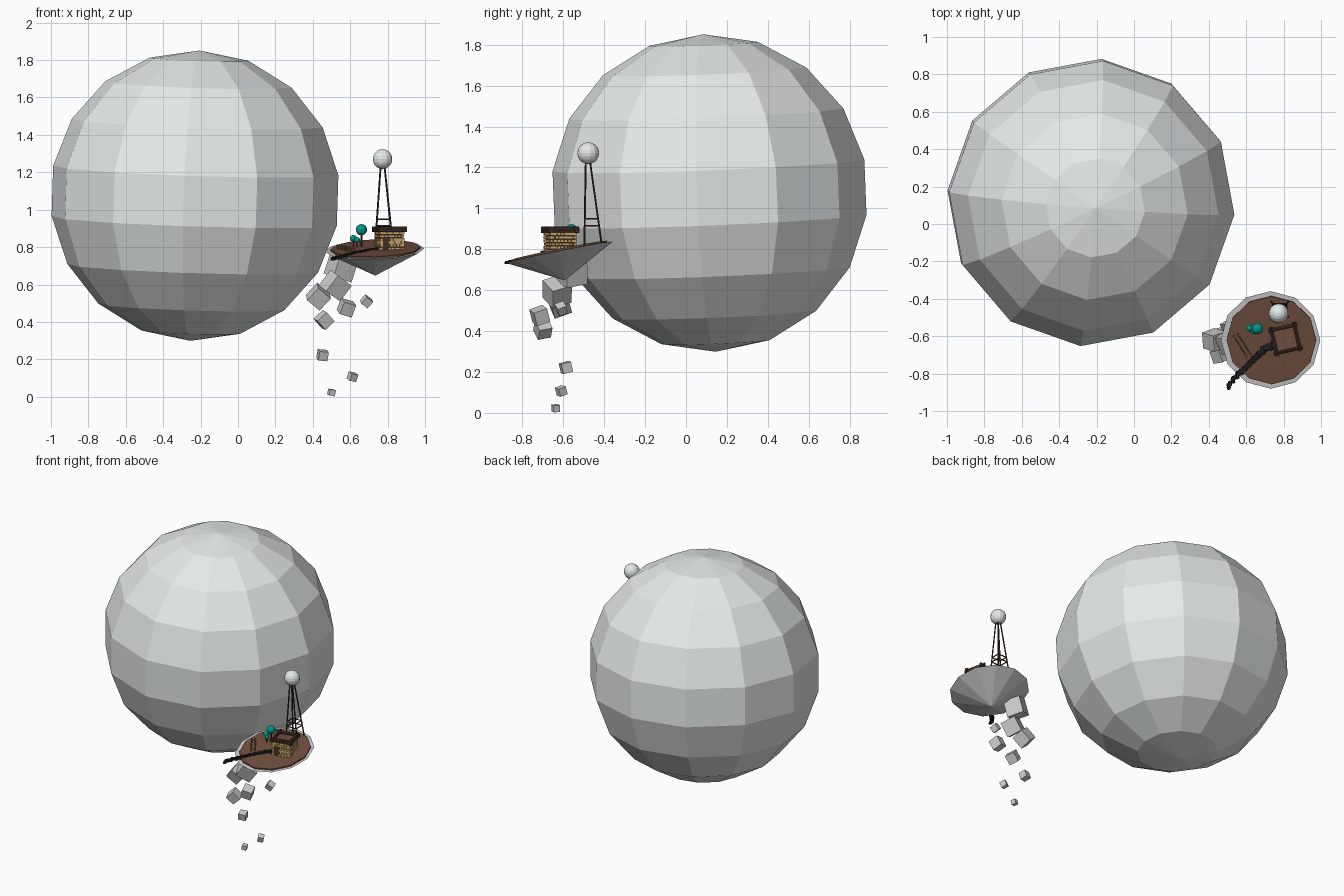
import bpy, bmesh, math, random
from mathutils import Matrix, Vector, Euler

if "Cube" in bpy.data.objects:
    bpy.data.objects.remove(bpy.data.objects["Cube"])

random.seed(4)

def mat(name, r, g, b):
    m = bpy.data.materials.new(name)
    m.diffuse_color = (r, g, b, 1)
    m.use_nodes = True
    m.node_tree.nodes["Principled BSDF"].inputs["Base Color"].default_value = m.diffuse_color
    return m

PALE = mat("pale", 0.78, 0.82, 0.81)
SOIL = mat("soil", 0.16, 0.075, 0.05)
DARK = mat("dark_wood", 0.06, 0.03, 0.02)
TAN = mat("tan_stone", 0.6, 0.38, 0.14)
LOG = mat("log", 0.25, 0.13, 0.05)
TEAL = mat("teal", 0.0, 0.3, 0.25)
BLACK = mat("black", 0.012, 0.012, 0.012)

def finish(name, bm, material=None):
    me = bpy.data.meshes.new(name)
    bm.to_mesh(me)
    bm.free()
    ob = bpy.data.objects.new(name, me)
    bpy.context.collection.objects.link(ob)
    if material:
        me.materials.append(material)
    return ob

def box(bm, c, size, rot=Matrix()):
    bmesh.ops.create_cube(bm, size=1, matrix=Matrix.Translation(c) @ rot @ Matrix.Diagonal((*size, 1)))

def rod(bm, a, b, r, sides=6):
    a, b = Vector(a), Vector(b)
    d = b - a
    m = Matrix.Translation((a + b) / 2) @ d.to_track_quat('Z', 'Y').to_matrix().to_4x4()
    bmesh.ops.create_cone(bm, segments=sides, radius1=r, radius2=r, depth=d.length, cap_ends=True, matrix=m)

def ball(bm, c, r, u=12, v=9, rot=Matrix()):
    bmesh.ops.create_uvsphere(bm, u_segments=u, v_segments=v, radius=r, matrix=Matrix.Translation(c) @ rot)

def ground(x, y):
    return 0.785 + 0.03 * (x - 0.73) + 0.2 * (y + 0.62)

# Large faceted planet, slightly tilted
bm = bmesh.new()
tilt = Vector((0.032, -0.04, 1)).to_track_quat('Z', 'Y').to_matrix().to_4x4()
yaw = Vector((0, 0, 1)).rotation_difference(Vector((0.032, -0.04, 1))).to_matrix().to_4x4()
ball(bm, (-0.23, 0.115, 1.075), 0.777, rot=yaw @ Matrix.Rotation(math.radians(-4.5), 4, 'Z'))
finish("planet", bm, PALE)

# Floating island: inverted cone with a soil disc on top
frame = Matrix.Translation((0.73, -0.62, 0.785)) @ \
    Vector((0, 0, 1)).rotation_difference(Vector((-0.03, -0.2, 1))).to_matrix().to_4x4()
bm = bmesh.new()
bmesh.ops.create_cone(bm, segments=12, radius1=0, radius2=0.266, depth=0.14, cap_ends=True,
                      matrix=frame @ Matrix.Translation((0, 0, -0.07)))
finish("island_rock", bm)
bm = bmesh.new()
bmesh.ops.create_cone(bm, segments=12, radius1=0.24, radius2=0.24, depth=0.016, cap_ends=True,
                      matrix=frame @ Matrix.Translation((0.005, 0, 0.002)))
finish("island_soil", bm, SOIL)

# Trail of tumbling rocks below the island: x, y, z, edge
rocks = [(0.55, -0.56, 0.69, 0.115), (0.52, -0.63, 0.594, 0.105), (0.43, -0.62, 0.535, 0.09),
         (0.46, -0.70, 0.41, 0.068), (0.58, -0.715, 0.476, 0.07), (0.687, -0.61, 0.51, 0.046),
         (0.452, -0.587, 0.222, 0.05), (0.612, -0.61, 0.107, 0.04), (0.50, -0.637, 0.023, 0.033)]
turns = [(10, 15, 30), (20, 32, 35), (25, 38, 20), (15, 45, 30), (20, 15, 20), (25, 35, 25),
         (15, 5, 15), (20, 10, 30), (8, 12, 20)]
for i, ((x, y, z, s), t) in enumerate(zip(rocks, turns)):
    bm = bmesh.new()
    box(bm, (x, y, z), (s, s, s), Euler([math.radians(a) for a in t]).to_matrix().to_4x4())
    finish(f"falling_rock_{i + 1}", bm)

# House: dark core, courses of stone, log roof frame
H = Matrix.Translation((0.81, -0.615, 0)) @ Matrix.Rotation(math.radians(13), 4, 'Z')
bm = bmesh.new()
box(bm, (0, 0, 0.823), (0.118, 0.118, 0.115))
bm.transform(H)
finish("house_core", bm, DARK)

bm = bmesh.new()
for side in range(4):
    R = Matrix.Rotation(side * math.pi / 2, 4, 'Z')
    for row in range(7):
        for col in range(7):
            x = -0.054 + col * 0.018 + (0.004 if row % 2 else -0.004)
            z = 0.775 + row * 0.0165
            if side == 0 and abs(x + 0.035) < 0.02 and row < 5:
                continue  # doorway
            w = 0.016 + random.uniform(-0.002, 0.002)
            box(bm, R @ Vector((x, -0.06, z)), (w, w, 0.0145), R)
bm.transform(H)
finish("house_stones", bm, TAN)

bm = bmesh.new()
box(bm, (0, 0, 0.884), (0.125, 0.125, 0.01))
bm.transform(H)
finish("roof_deck", bm, SOIL)

bm = bmesh.new()
for side in range(4):
    R = Matrix.Rotation(side * math.pi / 2, 4, 'Z')
    for off, z in ((0.066, 0.889), (0.06, 0.902)):
        rod(bm, R @ Vector((-0.08, -off, z)), R @ Vector((0.08, -off, z)), 0.009)
bm.transform(H)
finish("roof_beams", bm, DARK)

# Lookout tower: four leaning legs, two rings of braces
base, top = Vector((0.78, -0.455, 0)), Vector((0.773, -0.48, 1.235))
legs = []
for sx, sy in ((-1, -1), (1, -1), (1, 1), (-1, 1)):
    x, y = base.x + sx * 0.046, base.y + sy * 0.042
    legs.append((Vector((x, y, ground(x, y))), top + Vector((sx * 0.01, sy * 0.01, 0))))
bm = bmesh.new()
for i, (a, b) in enumerate(legs):
    rod(bm, a, b, 0.0048)
    c, d = legs[(i + 1) % 4]
    for z in (0.915, 0.95):
        rod(bm, a.lerp(b, (z - a.z) / (b.z - a.z)), c.lerp(d, (z - c.z) / (d.z - c.z)), 0.004)
finish("tower_frame", bm, DARK)
bm = bmesh.new()
ball(bm, (0.773, -0.478, 1.27), 0.053, 14, 10)
finish("tower_globe", bm, PALE)

# Round trees on thin trunks
crowns, trunks = bmesh.new(), bmesh.new()
for x, y, z, r in ((0.66, -0.56, 0.893, 0.03), (0.617, -0.557, 0.847, 0.018), (0.637, -0.575, 0.838, 0.015)):
    ball(crowns, (x, y, z), r, 16, 10)
    rod(trunks, (x, y, ground(x, y)), (x, y, z), r * 0.17)
finish("tree_crowns", crowns, TEAL)
finish("tree_trunks", trunks, DARK)

# Low log fence
bm = bmesh.new()
for dx in (-0.01, 0.012):
    a, b = Vector((0.54 + dx, -0.592 + dx / 2, 0)), Vector((0.612 + dx, -0.705 + dx / 2, 0))
    for h in (0.012, 0.024):
        p, q = [Vector((v.x, v.y, ground(v.x, v.y) + h)) for v in (a, b)]
        rod(bm, p, q, 0.004)
    for t in (0.08, 0.5, 0.92):
        p = a.lerp(b, t)
        g = ground(p.x, p.y)
        rod(bm, (p.x, p.y, g), (p.x, p.y, g + 0.03), 0.005)
finish("fence", bm, LOG)

# Winding dark path running past the island edge
pts = [Vector(p) for p in ((0.502, -0.872), (0.56, -0.80), (0.62, -0.745), (0.675, -0.685), (0.75, -0.64))]
bm = bmesh.new()
for i in range(41):
    t = i / 40 * 4
    k = min(int(t), 3)
    p = pts[k].lerp(pts[k + 1], t - k)
    x, y = p.x + random.uniform(-0.006, 0.006), p.y + random.uniform(-0.006, 0.006)
    r = 0.012 + 0.01 * i / 40
    bmesh.ops.create_cone(bm, segments=7, radius1=r, radius2=r * 0.8, depth=0.016, cap_ends=True,
                          matrix=Matrix.Translation((x, y, ground(x, y) + 0.008)) @
                          Matrix.Rotation(random.uniform(0, 6), 4, 'Z'))
finish("path", bm, BLACK)
